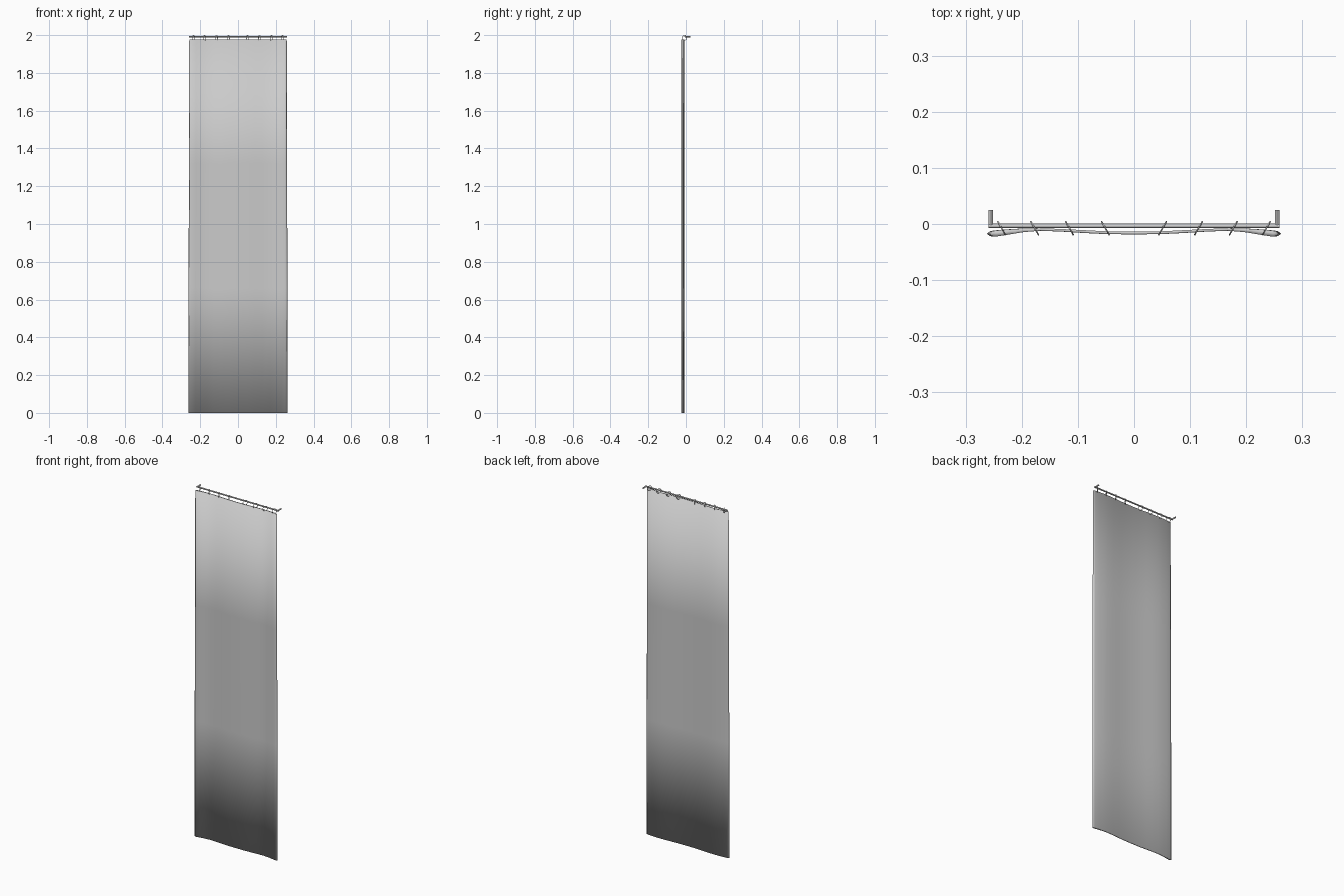
import bpy, bmesh, math
from mathutils import Vector, Matrix

if "Cube" in bpy.data.objects:
    bpy.data.objects.remove(bpy.data.objects["Cube"])

ROD_Y, ROD_Z = -0.0035, 1.992


def finish(name, bm, smooth_all=False):
    bmesh.ops.recalc_face_normals(bm, faces=bm.faces)
    me = bpy.data.meshes.new(name)
    bm.to_mesh(me)
    bm.free()
    ob = bpy.data.objects.new(name, me)
    bpy.context.collection.objects.link(ob)
    if smooth_all:
        me.polygons.foreach_set("use_smooth", [True] * len(me.polygons))
    else:
        bpy.ops.object.select_all(action='DESELECT')
        ob.select_set(True)
        bpy.context.view_layer.objects.active = ob
        bpy.ops.object.shade_smooth_by_angle()
    return ob


def cylinder(name, a, b, r):
    a, b = Vector(a), Vector(b)
    d = b - a
    bm = bmesh.new()
    m = Matrix.Translation((a + b) / 2) @ d.to_track_quat('Z', 'Y').to_matrix().to_4x4()
    bmesh.ops.create_cone(bm, cap_ends=True, segments=12, radius1=r, radius2=r,
                          depth=d.length, matrix=m)
    return finish(name, bm)


# Hanging cloth: thin wavy cross-section (half width, front y, back y) swept up in rows
half = [(0.0, -0.0185, -0.0135), (0.05, -0.018, -0.013), (0.09, -0.016, -0.011),
        (0.13, -0.0135, -0.009), (0.17, -0.012, -0.0075), (0.20, -0.0145, -0.008),
        (0.225, -0.0185, -0.0095), (0.25, -0.0225, -0.0115), (0.257, -0.0215, -0.013)]
full = [(-x, f, b) for x, f, b in reversed(half[1:])] + half
tip = [(0.262, -0.0175)]
outline = [(x, f) for x, f, b in full] + tip
outline += [(x, b) for x, f, b in reversed(full)] + [(-0.262, -0.0175)]
bm = bmesh.new()
rows = []
for z, s in ((0.0, 1.0), (0.66, 1.0), (1.32, 0.99), (1.978, 0.985)):
    rows.append([bm.verts.new((x * s, y, z)) for x, y in outline])
n = len(outline)
for lo, hi in zip(rows, rows[1:]):
    for i in range(n):
        j = (i + 1) % n
        bm.faces.new((lo[i], lo[j], hi[j], hi[i]))
# cap strips between front and back
k = len(full)
for row in (rows[0], rows[-1]):
    for i in range(k - 1):
        bm.faces.new((row[i], row[i + 1], row[n - 3 - i], row[n - 2 - i]))
    bm.faces.new((row[k - 1], row[k], row[k + 1]))
    bm.faces.new((row[n - 1], row[0], row[n - 2]))
finish("curtain_cloth", bm, smooth_all=True)

# Rail and its wall brackets
cylinder("curtain_rod", (-0.259, ROD_Y, ROD_Z), (0.259, ROD_Y, ROD_Z), 0.004)
for side, label in ((-1, "left"), (1, "right")):
    cylinder("bracket_" + label, (side * 0.255, ROD_Y, ROD_Z),
             (side * 0.255, 0.025, ROD_Z), 0.004)

# Rings, turned in opposite directions on each half
MAJOR, MINOR, U, V = 0.0131, 0.0015, 20, 6
for side, label in ((-1, "left"), (1, "right")):
    for num, x in enumerate((0.051, 0.115, 0.177, 0.236)):
        m = Matrix.Translation((side * x, -0.0075, 1.9854)) @ Matrix.Rotation(-side * math.radians(30), 4, 'Z')
        bm = bmesh.new()
        grid = []
        for i in range(U):
            a = 2 * math.pi * i / U
            loop = []
            for j in range(V):
                b = 2 * math.pi * j / V
                r = MAJOR + MINOR * math.cos(b)
                loop.append(bm.verts.new(m @ Vector((MINOR * math.sin(b), r * math.cos(a), r * math.sin(a)))))
            grid.append(loop)
        for i in range(U):
            p, q = grid[i], grid[(i + 1) % U]
            for j in range(V):
                h = (j + 1) % V
                bm.faces.new((p[j], q[j], q[h], p[h]))
        finish(f"ring_{label}_{num + 1}", bm, smooth_all=True)
